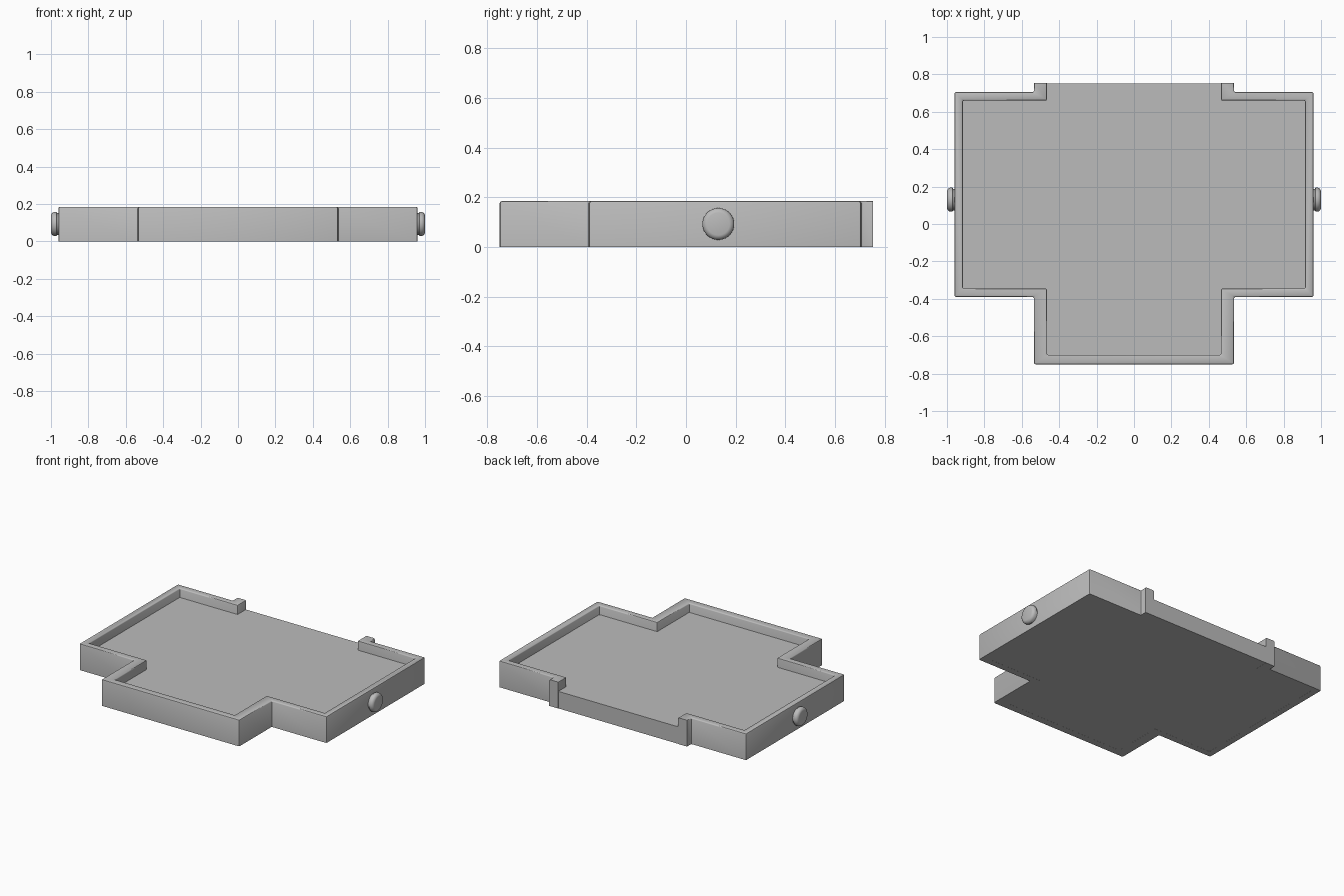
import bpy, bmesh, math

cube = bpy.data.objects.get("Cube")
if cube:
    bpy.data.objects.remove(cube, do_unlink=True)

HEIGHT, FLOOR = 0.185, 0.12
BACK = 0.753

grey = bpy.data.materials.new("plain grey")
grey.use_nodes = True
colour = (0.5, 0.5, 0.5, 1)
grey.diffuse_color = colour
grey.node_tree.nodes["Principled BSDF"].inputs["Base Color"].default_value = colour


def finish(name, bm):
    bmesh.ops.recalc_face_normals(bm, faces=bm.faces)
    mesh = bpy.data.meshes.new(name)
    bm.to_mesh(mesh)
    bm.free()
    mesh.materials.append(grey)
    obj = bpy.data.objects.new(name, mesh)
    bpy.context.collection.objects.link(obj)
    bpy.ops.object.select_all(action='DESELECT')
    obj.select_set(True)
    bpy.context.view_layer.objects.active = obj
    bpy.ops.object.shade_smooth_by_angle(angle=math.radians(35))
    return obj


def mirrored(half):
    """Complete a right-hand outline with its mirror image."""
    return half + [(-x, y) for x, y in reversed(half)]


def prism(name, outline, z0, z1, round_width=0):
    bm = bmesh.new()
    base = bm.faces.new([bm.verts.new((x, y, z0)) for x, y in outline])
    top = bmesh.ops.extrude_face_region(bm, geom=[base])["geom"]
    for v in top:
        if isinstance(v, bmesh.types.BMVert):
            v.co.z = z1
    if round_width:
        # Soften everything except the underside and the flat back edge
        edges = [e for e in bm.edges
                 if max(v.co.z for v in e.verts) > z0 + 0.01
                 and min(v.co.y for v in e.verts) < BACK - 0.01]
        bmesh.ops.bevel(bm, geom=edges, offset=round_width, segments=2,
                        profile=0.5, affect='EDGES', clamp_overlap=True)
    return finish(name, bm)


# Half outlines run from the back opening to the front centre
outer = [(0.535, BACK), (0.535, 0.705), (0.96, 0.705), (0.96, -0.39),
         (0.535, -0.39), (0.535, -0.75)]
inner = [(0.465, BACK), (0.465, 0.66), (0.915, 0.66), (0.915, -0.345),
         (0.465, -0.345), (0.465, -0.70)]

# Raised wall, open across the back
wall_path = outer + [(-x, y) for x, y in reversed(outer)]
wall_path += [(-x, y) for x, y in inner] + list(reversed(inner))
prism("rim_wall", wall_path, 0, HEIGHT, 0.008)

# Floor slab, tucked a little way into the wall
tucked = [(0.485, BACK - 0.001), (0.485, 0.68), (0.935, 0.68),
          (0.935, -0.365), (0.485, -0.365), (0.485, -0.72)]
prism("floor_slab", mirrored(tucked), 0.0005, FLOOR)


def button(name, side):
    """Round side knob turned from a short profile."""
    profile = [(0.94, 0.058), (0.968, 0.058), (0.97, 0.064), (0.983, 0.064),
               (0.992, 0.06), (0.998, 0.052), (1.0, 0.045)]
    bm = bmesh.new()
    count, rings = 40, []
    for x, r in profile:
        rings.append([bm.verts.new((side * x,
                                    0.13 + r * math.cos(math.tau * i / count),
                                    0.093 + r * math.sin(math.tau * i / count)))
                      for i in range(count)])
    for a, b in zip(rings, rings[1:]):
        for i in range(count):
            j = (i + 1) % count
            bm.faces.new((a[i], a[j], b[j], b[i]))
    bm.faces.new(rings[0])
    bm.faces.new(rings[-1])
    finish(name, bm)


button("left_button", 1)
button("right_button", -1)
